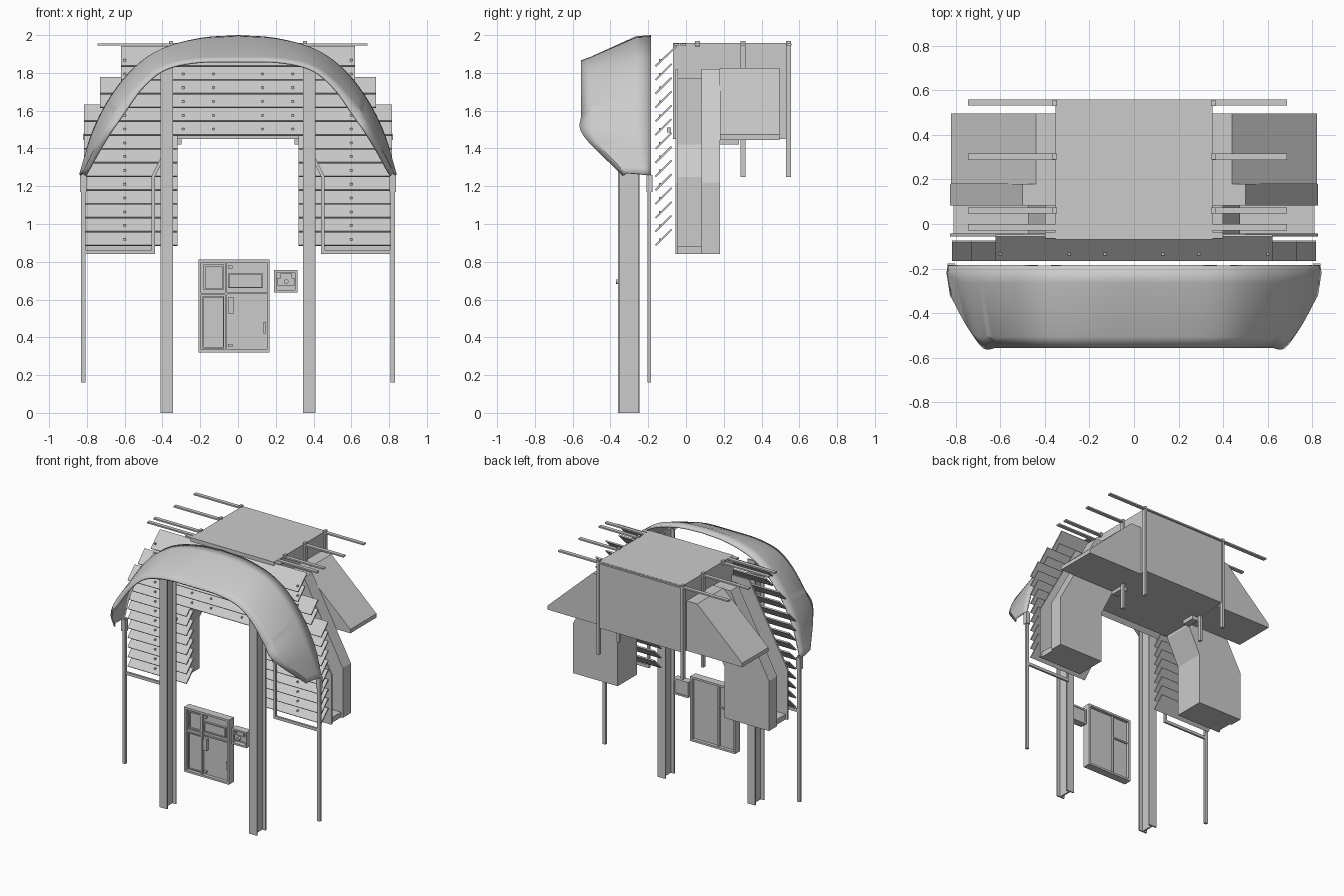
import bpy, bmesh, math
from mathutils import Vector

if "Cube" in bpy.data.objects:
    bpy.data.objects.remove(bpy.data.objects["Cube"])


def mesh_obj(name, verts, faces):
    me = bpy.data.meshes.new(name)
    me.from_pydata(verts, [], faces)
    bm = bmesh.new()
    bm.from_mesh(me)
    bmesh.ops.recalc_face_normals(bm, faces=bm.faces)
    bm.to_mesh(me)
    bm.free()
    ob = bpy.data.objects.new(name, me)
    bpy.context.collection.objects.link(ob)
    return ob


def prism(name, pts, a, b, axis='y'):
    """Extrude a 2D outline: (x,z) along y, or (x,y) along z, or (y,z) along x."""
    def place(p, t):
        return {'y': (p[0], t, p[1]), 'z': (p[0], p[1], t), 'x': (t, p[0], p[1])}[axis]
    n = len(pts)
    verts = [place(p, a) for p in pts] + [place(p, b) for p in pts]
    faces = [list(range(n)), list(range(n, 2 * n))]
    faces += [[i, (i + 1) % n, n + (i + 1) % n, n + i] for i in range(n)]
    return mesh_obj(name, verts, faces)


def box(name, x0, x1, y0, y1, z0, z1):
    return prism(name, [(x0, z0), (x1, z0), (x1, z1), (x0, z1)], y0, y1)


def frame(name, x0, x1, y0, y1, z0, z1, w):
    box(name + "_left", x0, x0 + w, y0, y1, z0, z1)
    box(name + "_right", x1 - w, x1, y0, y1, z0, z1)
    box(name + "_bottom", x0 + w, x1 - w, y0, y1, z0, z0 + w)
    box(name + "_top", x0 + w, x1 - w, y0, y1, z1 - w, z1)


def mirror_x(pts, s):
    return [(s * p[0], p[1]) for p in pts]


def spline(pts, steps):
    """Catmull-Rom through points."""
    p = [Vector(q) for q in pts]
    p = [p[0] * 2 - p[1]] + p + [p[-1] * 2 - p[-2]]
    out = []
    for i in range(1, len(p) - 2):
        a, b, c, d = p[i - 1:i + 3]
        for k in range(steps):
            t = k / steps
            out.append(0.5 * (2 * b + (c - a) * t + (2 * a - 5 * b + 4 * c - d) * t * t
                              + (3 * b - a - 3 * c + d) * t ** 3))
    return out + [p[-2]]


# arched canopy: shell lofted from the rear arch over a crisp brow to the front lip
rear = [(0, -.185, 2.0), (.2, -.185, 1.985), (.4, -.185, 1.93), (.55, -.185, 1.83),
        (.68, -.185, 1.67), (.78, -.185, 1.47), (.835, -.185, 1.26)]
brow = [(0, -.505, 1.885), (.22, -.505, 1.88), (.4, -.505, 1.84), (.53, -.505, 1.745),
        (.65, -.505, 1.6), (.73, -.485, 1.455), (.825, -.32, 1.27)]
lip = [(0, -.555, 1.867), (.22, -.555, 1.862), (.39, -.555, 1.822), (.51, -.555, 1.725),
       (.61, -.555, 1.585), (.69, -.545, 1.47), (.81, -.335, 1.255)]
shoulder = [Vector(r).lerp(Vector(b), .25) + Vector((.1 * r[0], 0, .3 * (r[2] - 1.25))) * .1
            for r, b in zip(rear, brow)]
rings = []
for ring in (rear, shoulder, brow, lip):
    half = spline(ring, 6)
    rings.append([Vector((-v.x, v.y, v.z)) for v in reversed(half[1:])] + half)
n = len(rings[0])
canopy = mesh_obj("arched_canopy", [v for r in rings for v in r],
                  [[r * n + i, r * n + i + 1, (r + 1) * n + i + 1, (r + 1) * n + i]
                   for r in range(3) for i in range(n - 1)])
sol = canopy.modifiers.new("shell", 'SOLIDIFY')
sol.thickness = 0.012
bpy.context.view_layer.objects.active = canopy
canopy.select_set(True)
bpy.ops.object.shade_smooth_by_angle(angle=math.radians(25))

# upper housing, with thin rods level with its roof
box("main_housing", -.352, .352, -.07, .545, 1.45, 1.957)
box("housing_front_rail", -.345, .345, -.1, -.08, 1.485, 1.51)
for y in (-.05, -.015, .06, .302, .545):
    ends = (-.745, .685) if y > -.04 else (-.4, .4)
    box("cross_rod", ends[0], ends[1], y - .014, y + .014, 1.944, 1.955)

# slanted louvre slats, split around the opening low down
for i in range(14):
    b = .89 + .073 * i
    w = .62 if i > 11 else .73 if i > 9 else .815
    prof = [(-.165, b), (-.158, b - .007), (-.073, b + .078), (-.08, b + .085)]
    if i > 12:
        prof[2:] = [(-.048, b + .097), (-.055, b + .104)]
    if i > 7:
        prism("louvre_slat", prof, -w, w, 'x')
    else:
        for s in (-1, 1):
            prism("louvre_slat", prof, s * .32, s * w, 'x')
    # slat rivets
    for x in (-.6, -.29, -.13, .13, .29, .6):
        if i > 7 or abs(x) > .5:
            box("slat_rivet", x - .006, x + .006, -.142, -.13, b + .022, b + .034)

for s in (-1, 1):
    # H-section posts
    c, h, t, wb = s * .378, .033, .01, .006
    prism("front_post", [(c - h, -.36), (c + h, -.36), (c + h, -.36 + t), (c + wb, -.36 + t),
                         (c + wb, -.245 - t), (c + h, -.245 - t), (c + h, -.245), (c - h, -.245),
                         (c - h, -.245 - t), (c - wb, -.245 - t), (c - wb, -.36 + t),
                         (c - h, -.36 + t)], 0, 1.86, 'z')

    # thin outer poles and their sockets
    box("side_pole", s * .808, s * .832, -.203, -.184, .16, 1.27)
    box("pole_socket", s * .803, s * .837, -.21, -.178, 1.17, 1.26)

    # bent trim framing the louvres
    prism("louvre_trim", mirror_x([(.81, .84), (.44, .84), (.44, 1.25), (.375, 1.38), (.39, 1.39),
                                   (.457, 1.255), (.457, .862), (.81, .862)], s), -.2, -.185)

    # side duct: front plate, rear slab and an open channel between them
    duct = [(.45, .84), (.825, .84), (.825, 1.22), (.5, 1.82), (.352, 1.82), (.352, 1.43), (.45, 1.23)]
    prism("duct_front_plate", mirror_x(duct, s), -.055, -.042)
    prism("duct_rear_slab", mirror_x(duct, s), .082, .18)
    prism("duct_channel_core", mirror_x([(.45, .84), (.81, .84), (.81, .88), (.475, .88), (.475, 1.25),
                                         (.4, 1.42), (.4, 1.77), (.352, 1.77), (.352, 1.43),
                                         (.45, 1.23)], s), -.042, .082)

    # flared side hood with its low vertical edge
    prism("flared_hood", mirror_x([(.352, 1.445), (.82, 1.445), (.82, 1.475), (.44, 1.825),
                                   (.352, 1.825)], s), .18, .495)

    # hangers on the housing corners, tips just above the roof
    for y in (.302, .543):
        box("hanger", s * .345, s * .365, y - .013, y + .013, 1.25, 1.968)
    box("hanger_tip", s * .345, s * .365, .047, .073, 1.94, 1.968)
    box("underside_bracket", s * .3, s * .352, .18, .28, 1.42, 1.45)

# cabinet between the posts
frame("cabinet_rim", -.21, .168, -.35, -.29, .32, .812, .015)
box("cabinet_back", -.195, .153, -.325, -.315, .335, .797)
box("cabinet_divider", -.068, -.057, -.345, -.3, .335, .797)
box("cabinet_shelf", -.195, -.068, -.345, -.305, .625, .636)
box("door_shelf", -.057, .153, -.34, -.325, .63, .638)
frame("small_hatch", -.182, -.075, -.338, -.325, .65, .785, .009)
frame("tall_door", -.187, -.073, -.335, -.325, .342, .618, .006)
frame("window", -.052, .132, -.34, -.325, .66, .738, .007)
box("window_pane", -.045, .125, -.331, -.325, .667, .731)
box("door_handle", -.053, -.022, -.347, -.325, .525, .612)
box("latch_lower", -.053, -.03, -.34, -.325, .35, .365)
box("latch_upper", -.053, -.03, -.34, -.325, .765, .78)
box("door_hinge", .135, .148, -.34, -.325, .42, .48)

# small control box
frame("control_box_rim", .19, .316, -.35, -.295, .637, .757, .013)
box("control_box_back", .2, .306, -.315, -.3, .647, .747)
box("control_box_block", .21, .3, -.345, -.315, .675, .715)
box("control_box_cap", .225, .285, -.34, -.315, .715, .738)
bpy.ops.mesh.primitive_cylinder_add(vertices=16, radius=.012, depth=.03,
                                    location=(.255, -.355, .695), rotation=(math.pi / 2, 0, 0))
bpy.context.object.name = "control_knob"
